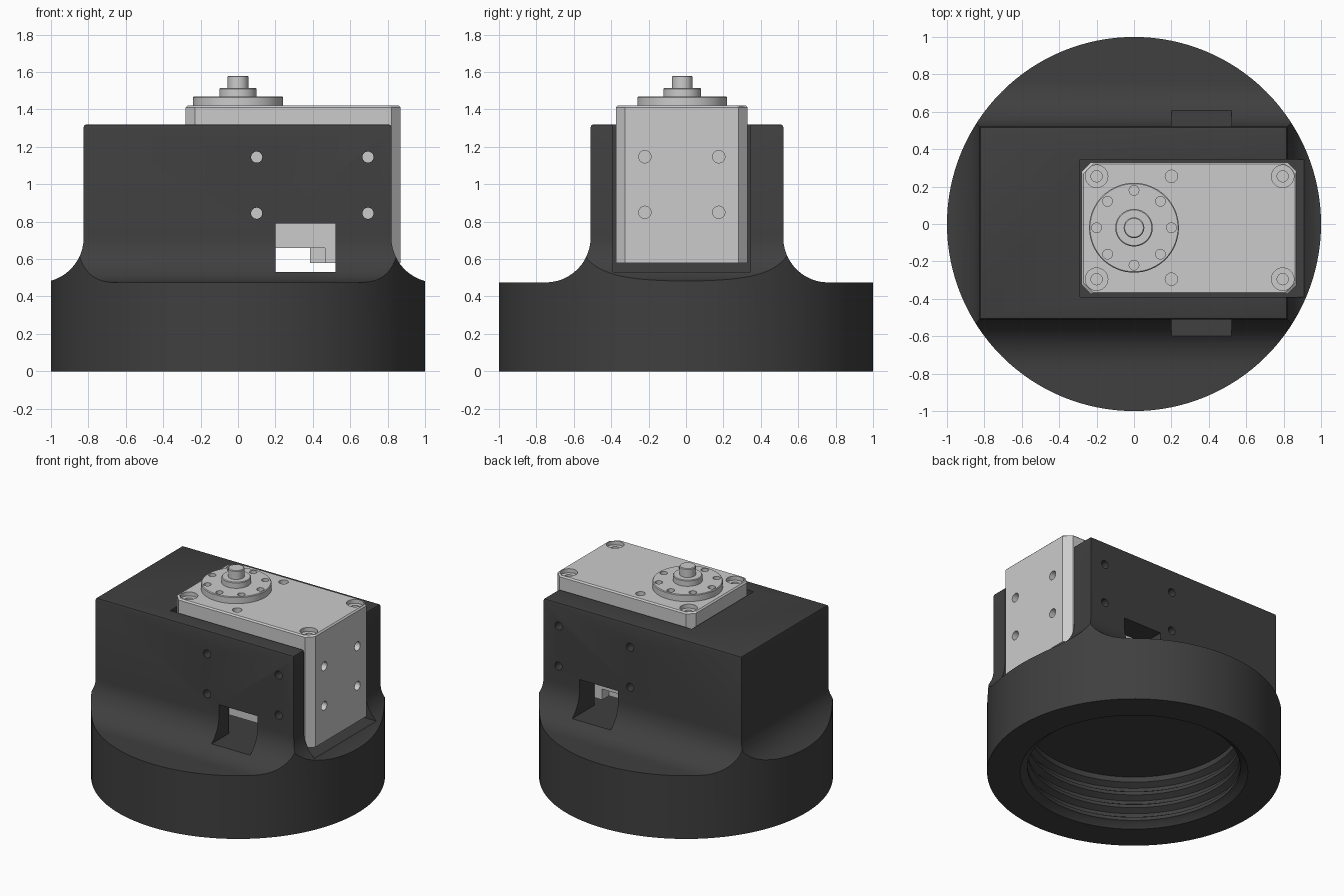
import bpy, bmesh
from math import sin, cos, pi
from mathutils import Matrix, Vector

if "Cube" in bpy.data.objects:
    bpy.data.objects.remove(bpy.data.objects["Cube"])


def loft(name, rings, matrix=Matrix()):
    """Skin a list of equal-length closed rings and cap both ends."""
    bm = bmesh.new()
    loops = [[bm.verts.new(matrix @ Vector(p)) for p in ring] for ring in rings]
    n = len(loops[0])
    for a, b in zip(loops, loops[1:]):
        for i in range(n):
            j = (i + 1) % n
            bm.faces.new((a[i], a[j], b[j], b[i]))
    bm.faces.new(loops[0][::-1])
    bm.faces.new(loops[-1])
    bmesh.ops.recalc_face_normals(bm, faces=bm.faces)
    me = bpy.data.meshes.new(name)
    bm.to_mesh(me)
    bm.free()
    ob = bpy.data.objects.new(name, me)
    bpy.context.collection.objects.link(ob)
    return ob


def lathe(name, profile, loc=(0, 0, 0), axis='Z', segs=32):
    rot = {'Z': Matrix(), 'Y': Matrix.Rotation(-pi / 2, 4, 'X'),
           'X': Matrix.Rotation(pi / 2, 4, 'Y')}[axis]
    rings = [[(r * cos(2 * pi * i / segs), r * sin(2 * pi * i / segs), z)
              for i in range(segs)] for r, z in profile]
    return loft(name, rings, Matrix.Translation(loc) @ rot)


def rect(x0, x1, y0, y1, z, c=0.0):
    """Rectangle ring, with chamfered corners when c is given."""
    if c == 0:
        return [(x0, y0, z), (x1, y0, z), (x1, y1, z), (x0, y1, z)]
    return [(x0 + c, y0, z), (x1 - c, y0, z), (x1, y0 + c, z), (x1, y1 - c, z),
            (x1 - c, y1, z), (x0 + c, y1, z), (x0, y1 - c, z), (x0, y0 + c, z)]


def box(x0, x1, y0, y1, z0, z1):
    return loft("cutter", [rect(x0, x1, y0, y1, z0), rect(x0, x1, y0, y1, z1)])


def hole(r, depth, loc, axis='Z'):
    """Round cutter reaching equally far to both sides of loc."""
    return lathe("cutter", [(r, -depth), (r, depth)], loc, axis, 24)


def boolean(ob, cutters, op='DIFFERENCE'):
    for c in cutters:
        m = ob.modifiers.new("cut", 'BOOLEAN')
        m.operation, m.solver, m.object = op, 'EXACT', c
        bpy.context.view_layer.objects.active = ob
        bpy.ops.object.modifier_apply(modifier=m.name)
        bpy.data.objects.remove(c)


def finish(ob, mat=None):
    bpy.ops.object.select_all(action='DESELECT')
    ob.select_set(True)
    bpy.context.view_layer.objects.active = ob
    bpy.ops.object.shade_smooth_by_angle(angle=pi / 7)
    if mat:
        ob.data.materials.clear()
        ob.data.materials.append(mat)


dark = bpy.data.materials.new("dark_plastic")
dark.diffuse_color = (0.05, 0.05, 0.05, 1)
dark.use_nodes = True
dark.node_tree.nodes["Principled BSDF"].inputs["Base Color"].default_value = dark.diffuse_color

# Holder: block with a concave flare, trimmed to a round base
X0, X1, Y0, Y1, R = -0.825, 0.82, -0.51, 0.52, 0.24


def block_ring(d, z):
    return rect(X0 - d, X1 + d, Y0 - d, Y1 + d, z)


rings = [block_ring(1, -0.1), block_ring(1, 0.475)]
for i in range(13):
    t = i / 12 * pi / 2
    rings.append(block_ring(R - R * sin(t), 0.475 + R - R * cos(t)))
rings += [block_ring(0, 1.305), block_ring(-0.004, 1.316), block_ring(-0.015, 1.32)]
holder = loft("holder", rings)
boolean(holder, [lathe("trim", [(1, 0), (1, 2)], segs=128)], 'INTERSECT')

# Threaded socket under the base
bore = [(0.815, -0.04), (0.775, 0.0), (0.745, 0.03)]
for k in range(3):
    z = 0.04 + k * 0.1
    bore += [(0.725, z), (0.725, z + 0.025), (0.765, z + 0.05), (0.765, z + 0.075)]
bore += [(0.725, 0.34), (0.725, 0.38)]
boolean(holder, [lathe("socket", bore, segs=96)])

# Motor pocket, cable window and screw holes
side_holes = [(x, z) for x in (0.1, 0.695) for z in (0.845, 1.145)]
boolean(holder, [box(-0.29, 1.5, -0.39, 0.345, 0.53, 1.6),
                 box(0.2, 0.52, -1.2, 1.2, 0.53, 0.79)])
boolean(holder, [hole(0.03, 1.3, (x, 0, z), 'Y') for x, z in side_holes])
finish(holder, dark)

# Motor body with chamfered corners
SX0, SX1, SY0, SY1 = -0.28, 0.87, -0.375, 0.33
motor = loft("motor_body", [
    rect(SX0, SX1, SY0, SY1, 0.58, 0.05),
    rect(SX0, SX1, SY0, SY1, 1.41, 0.05),
    rect(SX0 + 0.01, SX1 - 0.01, SY0 + 0.01, SY1 - 0.01, 1.42, 0.05)])

# Underside step for the cable
boolean(motor, [box(-1, 0.385, -1, 1, 0.5, 0.66),
                box(0.38, 0.465, -1, SY0 + 0.08, 0.5, 0.66),
                box(0.38, 0.465, SY1 - 0.08, 1, 0.5, 0.66)])

# Screw holes in the motor: sides, end and top
boolean(motor, [hole(0.03, 0.06, (x, y, z), 'Y')
                for x, z in side_holes for y in (SY0, SY1)])
boolean(motor, [hole(0.033, 0.06, (SX1, y, z), 'X')
                for y in (-0.22, 0.175) for z in (0.85, 1.147)])
for y in (-0.295, 0.255):
    boolean(motor, [hole(0.033, 0.06, (0.2, y, 1.42))])
    boolean(motor, [lathe("cutter", [(0.03, 1.32), (0.03, 1.39), (0.06, 1.39), (0.06, 1.5)],
                          (x, y, 0), segs=32) for x in (-0.2, 0.795)])
finish(motor)

# Output horn: stepped disc with a ring of holes
horn = lathe("output_horn", [
    (0.24, 1.42), (0.24, 1.465), (0.235, 1.47), (0.1, 1.47), (0.1, 1.51), (0.095, 1.515),
    (0.055, 1.515), (0.055, 1.575), (0.05, 1.58)], (0, -0.02, 0), segs=64)
boolean(horn, [hole(0.026, 0.04, (0.2 * cos(k * pi / 4), -0.02 + 0.2 * sin(k * pi / 4), 1.47))
               for k in range(8)])
finish(horn)
